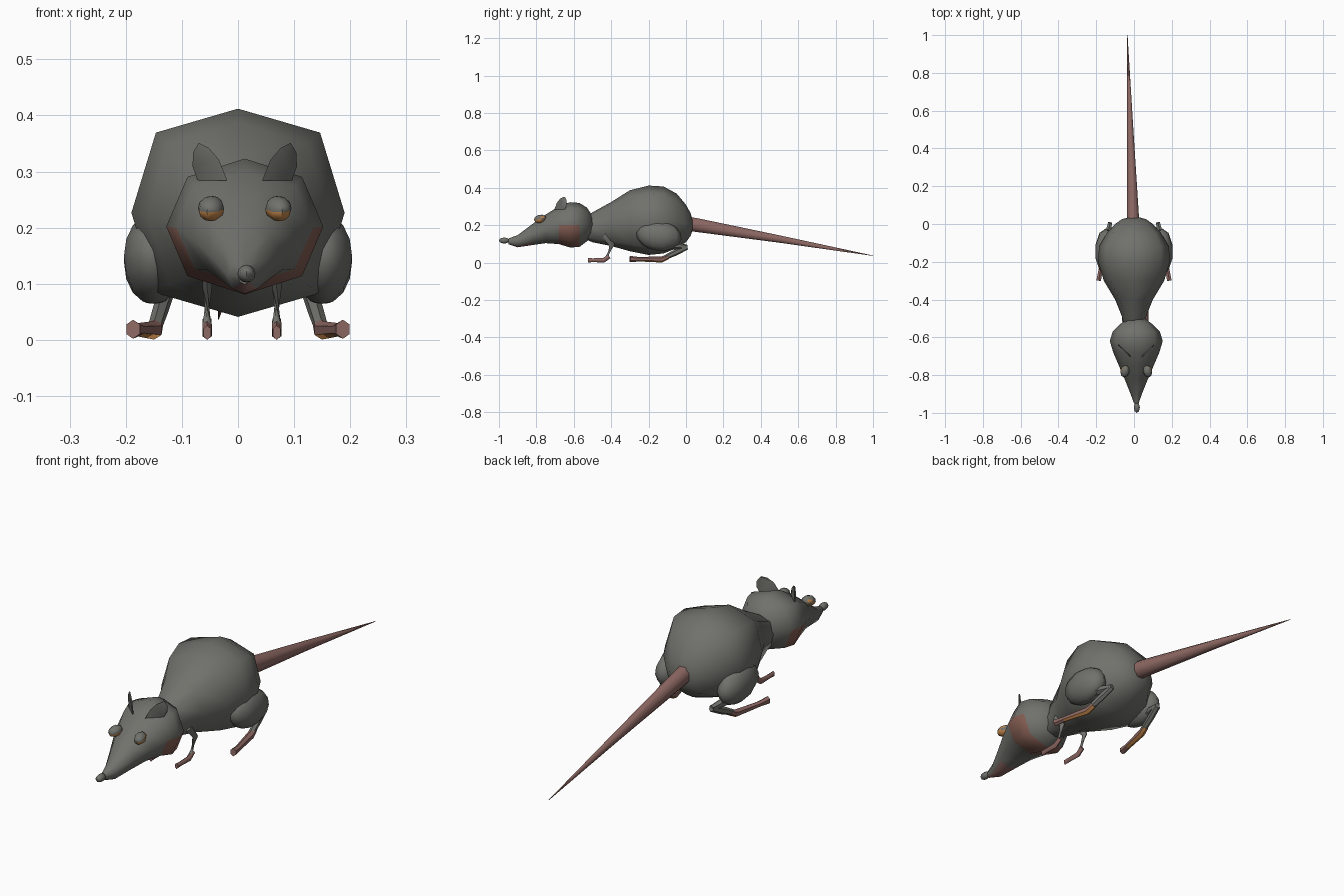
import bpy, bmesh, math
from mathutils import Vector, Matrix

if "Cube" in bpy.data.objects:
    bpy.data.objects.remove(bpy.data.objects["Cube"])


def material(name, rgb):
    m = bpy.data.materials.new(name)
    m.diffuse_color = (*rgb, 1)
    m.use_nodes = True
    m.node_tree.nodes["Principled BSDF"].inputs["Base Color"].default_value = m.diffuse_color
    return m


FUR = material("grey fur", (0.165, 0.165, 0.15))
SKIN = material("pink skin", (0.27, 0.14, 0.125))
AMBER = material("amber", (0.55, 0.24, 0.07))
CHEEK = material("reddish cheek", (0.23, 0.11, 0.085))


def finish(name, bm, mats, rule=None, angle=55):
    """Turn a bmesh into a smooth-shaded object; rule picks a material per face."""
    bmesh.ops.recalc_face_normals(bm, faces=bm.faces)
    bm.normal_update()
    if rule:
        for f in bm.faces:
            f.material_index = rule(f.calc_center_median(), f.normal)
    me = bpy.data.meshes.new(name)
    bm.to_mesh(me)
    bm.free()
    ob = bpy.data.objects.new(name, me)
    bpy.context.collection.objects.link(ob)
    for m in mats:
        me.materials.append(m)
    bpy.ops.object.select_all(action='DESELECT')
    ob.select_set(True)
    bpy.context.view_layer.objects.active = ob
    bpy.ops.object.shade_smooth_by_angle(angle=math.radians(angle))
    return ob


def loft(rings):
    """Skin a list of equally sized vertex rings, with capped ends."""
    bm = bmesh.new()
    vs = [[bm.verts.new(p) for p in r] for r in rings]
    n = len(vs[0])
    for a, b in zip(vs, vs[1:]):
        for i in range(n):
            j = (i + 1) % n
            bm.faces.new((a[i], a[j], b[j], b[i]))
    bm.faces.new(vs[0])
    bm.faces.new(vs[-1])
    return bm


def section(y, half, bottom, top, cx=0.0, full=0.77):
    """Slightly boxy eight-sided cross-section standing at y."""
    cz, rz = (top + bottom) / 2, (top - bottom) / 2
    k = [(0, 1), (full, full), (1, 0), (full, -full),
         (0, -1), (-full, -full), (-1, 0), (-full, full)]
    return [Vector((cx + half * a, y, cz + rz * b)) for a, b in k]


def tube(path, radii, n=6):
    """Rings along a path; each radius is (sideways, vertical)."""
    pts = [Vector(p) for p in path]
    rings = []
    for i, p in enumerate(pts):
        d = (pts[min(i + 1, len(pts) - 1)] - pts[max(i - 1, 0)]).normalized()
        side = d.cross(Vector((0, 0, 1))).normalized()
        up = side.cross(d)
        a, b = radii[i]
        rings.append([p + side * a * math.cos(2 * math.pi * (k + .5) / n)
                      + up * b * math.sin(2 * math.pi * (k + .5) / n) for k in range(n)])
    return loft(rings)


def ball(loc, size, rot=(0, 0, 0), u=10, v=7):
    bm = bmesh.new()
    bmesh.ops.create_uvsphere(bm, u_segments=u, v_segments=v, radius=1)
    m = Matrix.Translation(loc)
    for ang, ax in zip(rot, 'XYZ'):
        m = m @ Matrix.Rotation(ang, 4, ax)
    bmesh.ops.transform(bm, matrix=m @ Matrix.Diagonal((*size, 1)), verts=bm.verts)
    return bm


# Body: narrow neck swelling to a round rump
body = [(-0.55, .055, .13, .235), (-0.50, .06, .11, .27), (-0.40, .10, .09, .325),
        (-0.30, .16, .062, .388), (-0.20, .19, .042, .413), (-0.12, .185, .05, .408),
        (-0.05, .145, .078, .37), (0.0, .10, .11, .31), (0.025, .065, .145, .265),
        (0.035, .03, .175, .23)]
finish("body", loft([section(*s) for s in body]), [FUR], angle=70)

# Head: set a little to one side, tapering to a pointed snout
HX = 0.012
head = [(-0.95, .012, .10, .13), (-0.90, .03, .083, .148), (-0.82, .062, .095, .208),
        (-0.75, .092, .105, .258), (-0.68, .122, .10, .302), (-0.62, .14, .082, .324),
        (-0.57, .125, .085, .32), (-0.53, .085, .115, .295), (-0.50, .045, .155, .25)]


def head_rule(c, n):
    if n.z < -0.1 and -0.69 < c.y < -0.58 and c.z < 0.17:
        return 1
    return 2 if n.z < -0.6 and c.y < -0.85 else 0


finish("head", loft([section(*s, cx=HX, full=.73) for s in head]),
       [FUR, CHEEK, SKIN], head_rule, angle=70)

# Nose
finish("nose", ball((0.015, -0.972, .119), (.016, .028, .016), u=8, v=6), [FUR])

# Tail: long tapering cone
finish("tail", tube([(-.004, 0.0, .21), (-.006, .05, .203), (-.02, .5, .127), (-.035, 1.0, .038)],
                    [(.036, .04), (.034, .04), (.018, .021), (.001, .001)], 8), [SKIN], angle=70)

for s, tag in ((-1, "left"), (1, "right")):
    # Eye: grey lid above, amber below
    finish(f"eye_{tag}", ball((HX + s * .060, -.78, .235), (.024, .034, .022),
                              (math.radians(12), 0, s * math.radians(12)), 8, 6), [FUR, AMBER],
           lambda c, n: 1 if n.z - 0.35 * n.y < 0.25 and n.y < 0.5 else 0)

    # Ear: thin cupped leaf, outer edge swept back
    outline = [(.035, .285), (.050, .322), (.068, .343), (.086, .352),
               (.096, .335), (.097, .310), (.088, .285)]
    bm = bmesh.new()
    rows = []
    for off in (-.004, .004):
        rows.append([bm.verts.new((HX + s * (x - .004), -.70 + (x - .035) * 0.95 + off, z))
                     for x, z in outline])
    n = len(outline)
    for i in range(n):
        j = (i + 1) % n
        bm.faces.new((rows[0][i], rows[0][j], rows[1][j], rows[1][i]))
    for r in rows:
        bm.faces.new(r)
    finish(f"ear_{tag}", bm, [FUR])

    # Front leg and paw
    fx = .007 + s * .062
    finish(f"front_leg_{tag}", tube([(fx, -.44, .15), (fx, -.395, .095), (fx, -.425, .026)],
                                    [(.010, .018), (.010, .015), (.009, .010)]), [FUR])
    finish(f"front_paw_{tag}", tube([(fx, -.41, .034), (fx, -.44, .014), (fx, -.50, .014),
                                     (fx, -.525, .014)],
                                    [(.009, .011), (.010, .013), (.009, .010), (.008, .013)]),
           [SKIN])

    # Thigh bulging from the flank
    finish(f"thigh_{tag}", ball((s * .150, -.145, .145), (.056, .122, .080),
                                (math.radians(-8), 0, 0), 10, 8), [FUR], angle=70)
    # Hind shank, heel and folded-back ankle
    finish(f"hind_shank_{tag}", tube([(s * .155, -.13, .105), (s * .142, -.06, .092),
                                      (s * .127, .005, .085)],
                                     [(.024, .028), (.018, .020), (.012, .012)]), [FUR])
    finish(f"hind_ankle_{tag}", tube([(s * .127, .005, .083), (s * .137, -.05, .058),
                                      (s * .148, -.12, .024)],
                                     [(.013, .013), (.014, .017), (.013, .012)]), [FUR])
    # Long hind foot with amber sole
    finish(f"hind_foot_{tag}", tube([(s * .145, -.095, .032), (s * .150, -.13, .018),
                                     (s * .178, -.25, .019), (s * .187, -.30, .020)],
                                    [(.013, .012), (.016, .0165), (.013, .012), (.014, .017)]),
           [SKIN, AMBER], lambda c, n: 1 if n.z < -0.75 and c.y > -.27 else 0)

# Rest the lowest paw on the ground
bpy.context.view_layer.update()
low = min((o.matrix_world @ v.co).z for o in bpy.data.objects for v in o.data.vertices)
for o in bpy.data.objects:
    o.location.z -= low
